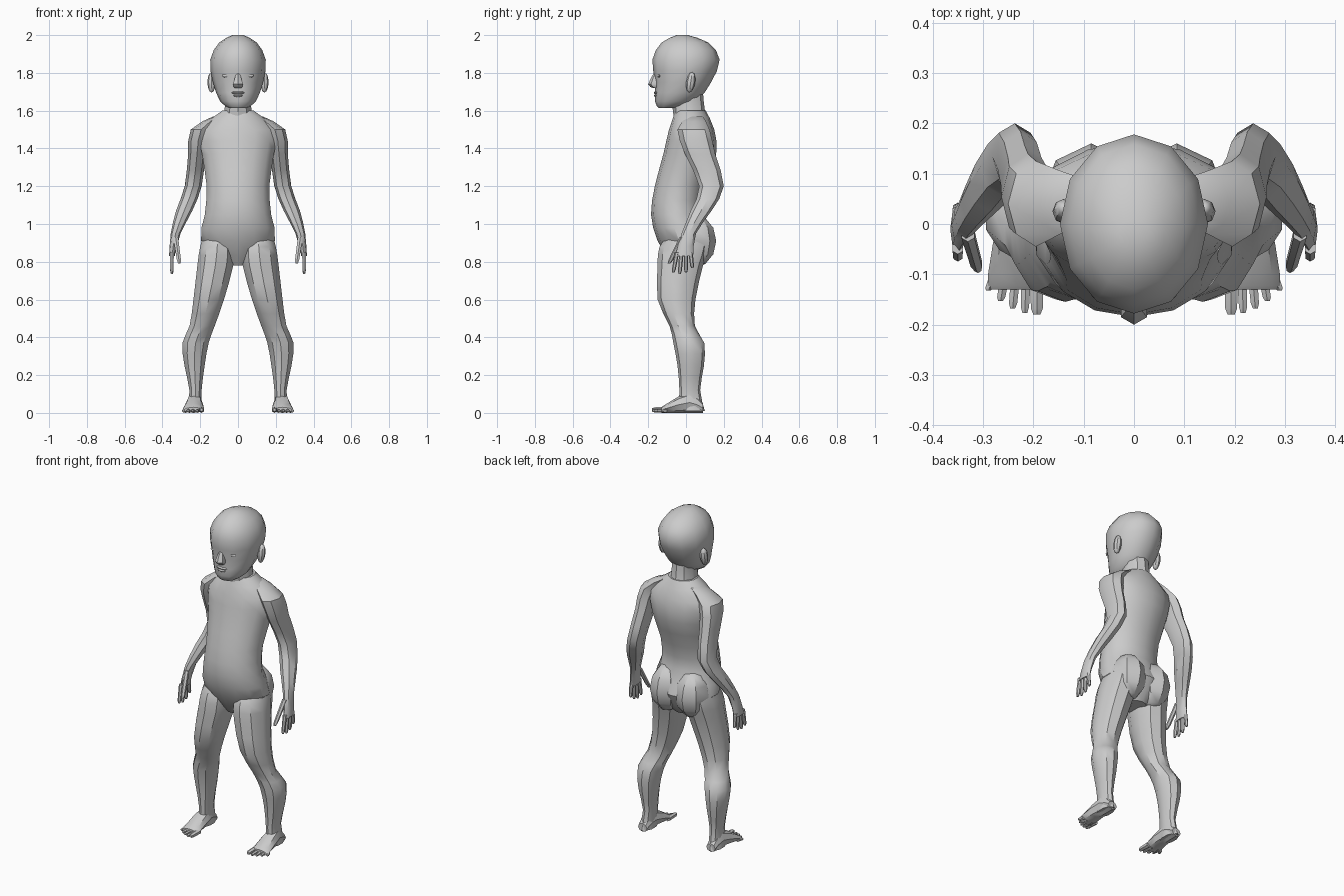
import bpy, bmesh, math
from mathutils import Matrix, Vector

cube = bpy.data.objects.get("Cube")
if cube:
    bpy.data.objects.remove(cube)

GREY = (0.6, 0.6, 0.6, 1)
clay = bpy.data.materials.new("clay grey")
clay.use_nodes = True
clay.diffuse_color = GREY
clay.node_tree.nodes["Principled BSDF"].inputs["Base Color"].default_value = GREY


def finish(name, bm):
    bmesh.ops.recalc_face_normals(bm, faces=bm.faces)
    mesh = bpy.data.meshes.new(name)
    bm.to_mesh(mesh)
    bm.free()
    mesh.materials.append(clay)
    obj = bpy.data.objects.new(name, mesh)
    bpy.context.collection.objects.link(obj)
    bpy.ops.object.select_all(action='DESELECT')
    obj.select_set(True)
    bpy.context.view_layer.objects.active = obj
    bpy.ops.object.shade_smooth_by_angle(angle=math.radians(35))


def smooth_path(stations, steps):
    """Add stations between the given ones along a smooth spline."""
    points = [Vector(station) for station in stations]
    padded = [points[0]] + points + [points[-1]]
    path = []
    for before, start, end, after in zip(padded, padded[1:], padded[2:], padded[3:]):
        for step in range(steps):
            t = step / steps
            slope_in, slope_out = (end - before) / 2, (after - start) / 2
            ease = t * t * (3 - 2 * t)
            path.append(start * (1 - ease) + end * ease
                        + slope_in * (t * (1 - t) ** 2)
                        - slope_out * (t * t * (1 - t)))
    return path + [points[-1]]


def loft(name, stations, sides=10, side=1, steps=2):
    """Skin over stations: x, y, z, half width, half depth."""
    path = smooth_path(stations, steps)
    run = path[-1] - path[0]
    lying = abs(run[1]) > abs(run[2])
    bm = bmesh.new()
    loops = []
    for x, y, z, width, depth in path:
        loop = []
        for i in range(sides):
            angle = math.tau * i / sides
            across, along = width * math.sin(angle), -depth * math.cos(angle)
            offset = (across, 0, along) if lying else (across, along, 0)
            spot = Vector((x, y, z)) + Vector(offset)
            spot.x *= side
            loop.append(bm.verts.new(spot))
        loops.append(loop)
    for lower, upper in zip(loops, loops[1:]):
        for i in range(sides):
            j = (i + 1) % sides
            bm.faces.new((lower[i], lower[j], upper[j], upper[i]))
    bm.faces.new(loops[0])
    bm.faces.new(loops[-1])
    finish(name, bm)


def blob(name, centre, size, tilt=0):
    """Low-poly ellipsoid with half sizes, leaning about x."""
    bm = bmesh.new()
    bmesh.ops.create_uvsphere(bm, u_segments=8, v_segments=6, radius=1)
    bm.transform(Matrix.Translation(centre) @ Matrix.Rotation(tilt, 4, 'X')
                 @ Matrix.Diagonal((*size, 1)))
    finish(name, bm)


def digit(name, root, tip, radius, side):
    """Tapered finger, thumb or toe."""
    root, tip = Vector(root), Vector(tip)
    near_tip = root.lerp(tip, 0.85)
    loft(name, [(*root, radius, radius), (*near_tip, radius * 0.85, radius * 0.85),
                (*tip, radius / 2, radius / 2)], sides=6, side=side, steps=1)


# Head, neck and torso
chin = (0, -.1, 1.615, .05, .045)
jaw = (0, -.055, 1.65, .095, .11)
cheeks = (0, -.015, 1.75, .133, .148)
temples = (0, 0, 1.87, .147, .178)
crown = (0, -.005, 1.96, .1, .125)
top = (0, -.02, 2, .03, .03)
loft("head", [chin, jaw, cheeks, temples, crown, top], sides=12)

loft("neck", [(0, .04, 1.5, .1, .09), (0, .015, 1.6, .075, .085),
              (0, .01, 1.7, .07, .08)])

neck_base = (0, .025, 1.6, .085, .08)
shoulders = (0, .03, 1.5, .205, .12)
chest = (0, .02, 1.37, .195, .14)
waist = (0, -.03, 1.2, .17, .135)
belly = (0, -.05, 1.05, .18, .135)
hips = (0, -.005, .91, .2, .145)
crotch = (0, 0, .78, .07, .07)
loft("torso", [neck_base, shoulders, chest, waist, belly, hips, crotch], sides=14)

# Nose and mouth
loft("nose", [(0, -.155, 1.8, .01, .015), (0, -.17, 1.74, .03, .03),
              (0, -.155, 1.72, .02, .02)], sides=6)
for lip, height, width in (("upper_lip", 1.695, .035), ("lower_lip", 1.68, .025)):
    blob(lip, (0, -.157, height), (width, .013, .008))

for side, prefix in ((1, "left_"), (-1, "right_")):
    # Eye, ear and buttock
    blob(prefix + "eye", (side * .06, -.142, 1.785), (.025, .01, .01))
    blob(prefix + "ear", (side * .14, .025, 1.75), (.022, .024, .055), tilt=-.15)
    blob(prefix + "buttock", (side * .085, .045, .91), (.1, .115, .14))

    # Arm
    collar = (.1, .05, 1.57, .03, .04)
    shoulder = (.195, .04, 1.5, .055, .085)
    upper_arm = (.217, .075, 1.37, .047, .08)
    elbow = (.237, .135, 1.2, .045, .065)
    forearm = (.285, .08, 1.07, .043, .055)
    wrist = (.33, .015, .95, .026, .038)
    knuckles = (.35, -.01, .83, .015, .048)
    loft(prefix + "arm", [collar, shoulder, upper_arm, elbow, forearm, wrist, knuckles],
         sides=8, side=side)

    # Hand
    for i in range(4):
        spread = (i - 2) * .024
        tip_height = .735 + .008 * (i - 1) ** 2
        digit(f"{prefix}finger_{i + 1}", (.35, spread, .85),
              (.35, spread * 1.4, tip_height), .012, side)
    digit(prefix + "thumb", (.33, -.02, .93), (.31, -.09, .79), .015, side)

    # Leg
    hip = (.1, .01, .98, .075, .08)
    seat = (.11, -.01, .88, .095, .13)
    thigh = (.12, -.03, .78, .1, .12)
    lower_thigh = (.155, -.05, .6, .085, .1)
    knee = (.19, -.02, .46, .07, .067)
    calf = (.225, .015, .37, .073, .082)
    shin = (.23, .025, .25, .056, .07)
    ankle = (.225, .02, .12, .034, .055)
    heel = (.23, .03, .01, .038, .07)
    loft(prefix + "leg", [hip, seat, thigh, lower_thigh, knee, calf, shin, ankle, heel],
         side=side)

    # Foot
    heel_back = (.23, .09, .025, .03, .025)
    instep = (.23, .02, .055, .04, .055)
    ball = (.235, -.1, .025, .055, .025)
    toe_line = (.235, -.13, .015, .052, .015)
    loft(prefix + "foot", [heel_back, instep, ball, toe_line], sides=8, side=side)
    for i in range(5):
        x = .193 + i * .021
        radius = .011 if i else .016
        digit(f"{prefix}toe_{i + 1}", (x, -.1, radius),
              (x + .003 * i, -.18 + .003 * i * i, radius), radius, side)
